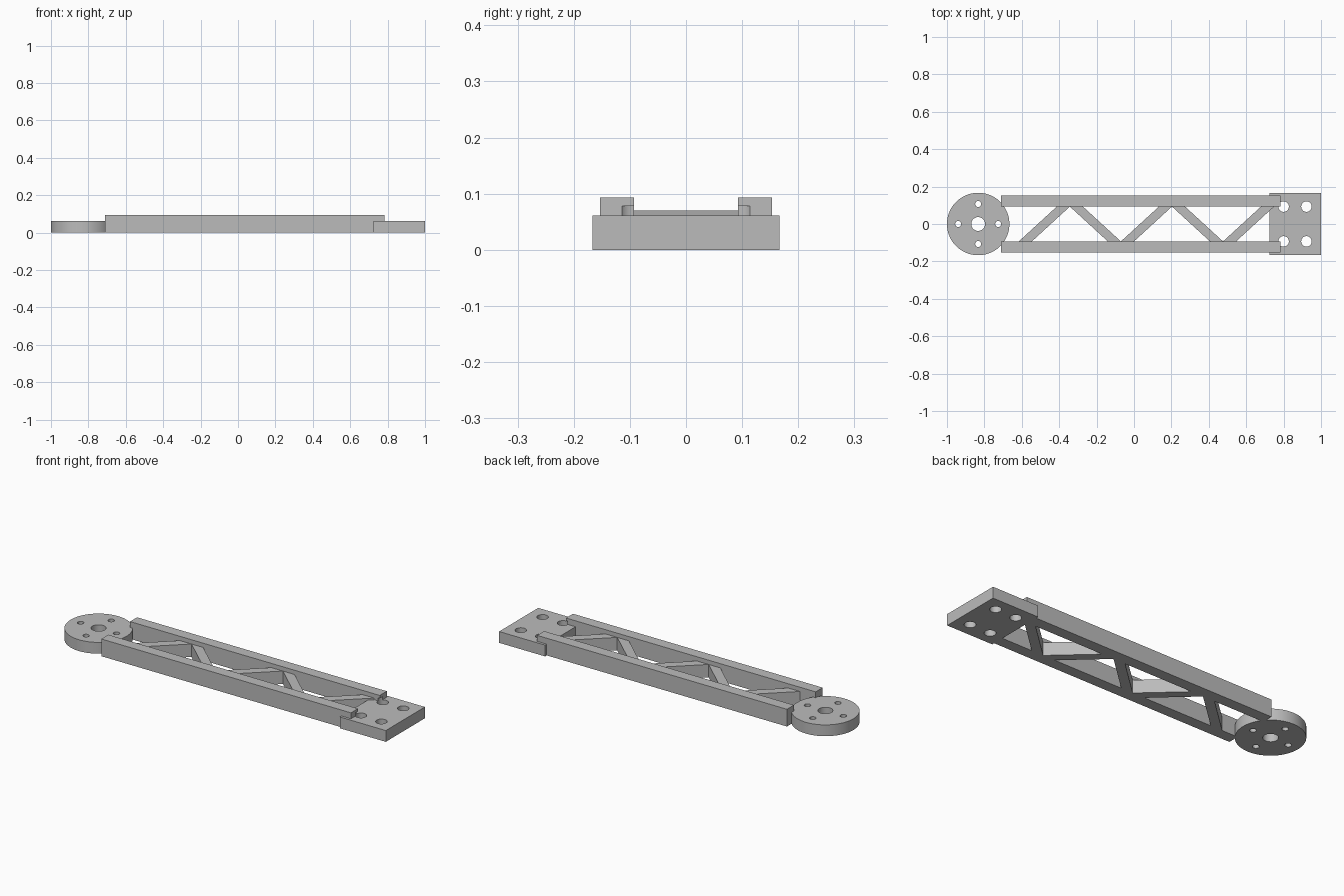
import bpy, bmesh, math
from mathutils import Matrix

cube = bpy.data.objects.get("Cube")
if cube:
    bpy.data.objects.remove(cube, do_unlink=True)

grey = bpy.data.materials.new("plain grey")
grey.use_nodes = True
GREY = (0.5, 0.5, 0.5, 1)
grey.diffuse_color = GREY
grey.node_tree.nodes["Principled BSDF"].inputs["Base Color"].default_value = GREY


def finish(name, bm):
    mesh = bpy.data.meshes.new(name)
    bmesh.ops.recalc_face_normals(bm, faces=bm.faces)
    bm.to_mesh(mesh)
    bm.free()
    mesh.materials.append(grey)
    obj = bpy.data.objects.new(name, mesh)
    bpy.context.collection.objects.link(obj)
    return obj


def prism(name, outline, height):
    """Extrude a flat outline up from the ground."""
    bm = bmesh.new()
    face = bm.faces.new([bm.verts.new((x, y, 0)) for x, y in outline])
    top = bmesh.ops.extrude_face_region(bm, geom=[face])["geom"]
    for v in top:
        if isinstance(v, bmesh.types.BMVert):
            v.co.z = height
    return finish(name, bm)


def box(name, x0, x1, y0, y1, height):
    return prism(name, [(x0, y0), (x1, y0), (x1, y1), (x0, y1)], height)


def cylinders(name, spots, z0, z1, sides=48):
    """Upright cylinders, one per (x, y, radius), in one object."""
    bm = bmesh.new()
    for x, y, r in spots:
        bmesh.ops.create_cone(
            bm, cap_ends=True, segments=sides, radius1=r, radius2=r,
            depth=z1 - z0, matrix=Matrix.Translation((x, y, (z0 + z1) / 2)))
    return finish(name, bm)


def cut(obj, cutter):
    mod = obj.modifiers.new("holes", "BOOLEAN")
    mod.operation = "DIFFERENCE"
    mod.solver = "EXACT"
    mod.object = cutter


def smooth(obj):
    bpy.ops.object.select_all(action="DESELECT")
    obj.select_set(True)
    bpy.context.view_layer.objects.active = obj
    bpy.ops.object.shade_smooth_by_angle(angle=math.radians(30))


PLATE_H, RAIL_H, BRACE_H = 0.061, 0.093, 0.07
RAIL_IN, RAIL_OUT = 0.093, 0.153
HUB_X, HUB_R = -0.833, 0.167

# Round hub with a centre bore and four screw holes
hub = cylinders("round_hub", [(HUB_X, 0, HUB_R)], 0, PLATE_H, 96)
spots = [(HUB_X, 0, 0.037)]
for i in range(4):
    a = i * math.pi / 2
    spots.append((HUB_X + 0.107 * math.cos(a), 0.107 * math.sin(a), 0.016))
hub_cutter = cylinders("hub_hole_cutter", spots, -0.05, 0.15)
cut(hub, hub_cutter)

# Mounting plate; its inner holes also notch the rail ends
plate = box("mounting_plate", 0.725, 1, -HUB_R, HUB_R, PLATE_H)
plate_cutter = cylinders(
    "plate_hole_cutter",
    [(x, y, 0.028) for x in (0.8, 0.922) for y in (-0.093, 0.093)],
    -0.05, 0.078)
cut(plate, plate_cutter)

# Side rails
rails = [box("left_rail", -0.71, 0.782, RAIL_IN, RAIL_OUT, RAIL_H),
         box("right_rail", -0.71, 0.782, -RAIL_OUT, -RAIL_IN, RAIL_H)]
for rail in rails:
    cut(rail, plate_cutter)

# Zigzag braces between the rails
WIDTH, STEP = 0.07, 0.273
for i in range(5):
    x0 = -0.616 + i * STEP
    x1 = x0 + STEP
    side = -RAIL_IN if i % 2 == 0 else RAIL_IN
    prism(f"brace_{i + 1}", [(x0, side), (x0 + WIDTH, side),
                             (x1, -side), (x1 - WIDTH, -side)], BRACE_H)

# Bake the holes, then drop the cutters
bpy.context.view_layer.update()
graph = bpy.context.evaluated_depsgraph_get()
for obj in [hub, plate] + rails:
    baked = bpy.data.meshes.new_from_object(obj.evaluated_get(graph))
    obj.modifiers.clear()
    obj.data = baked
for cutter in (hub_cutter, plate_cutter):
    bpy.data.objects.remove(cutter, do_unlink=True)
for obj in [hub, plate] + rails:
    smooth(obj)
